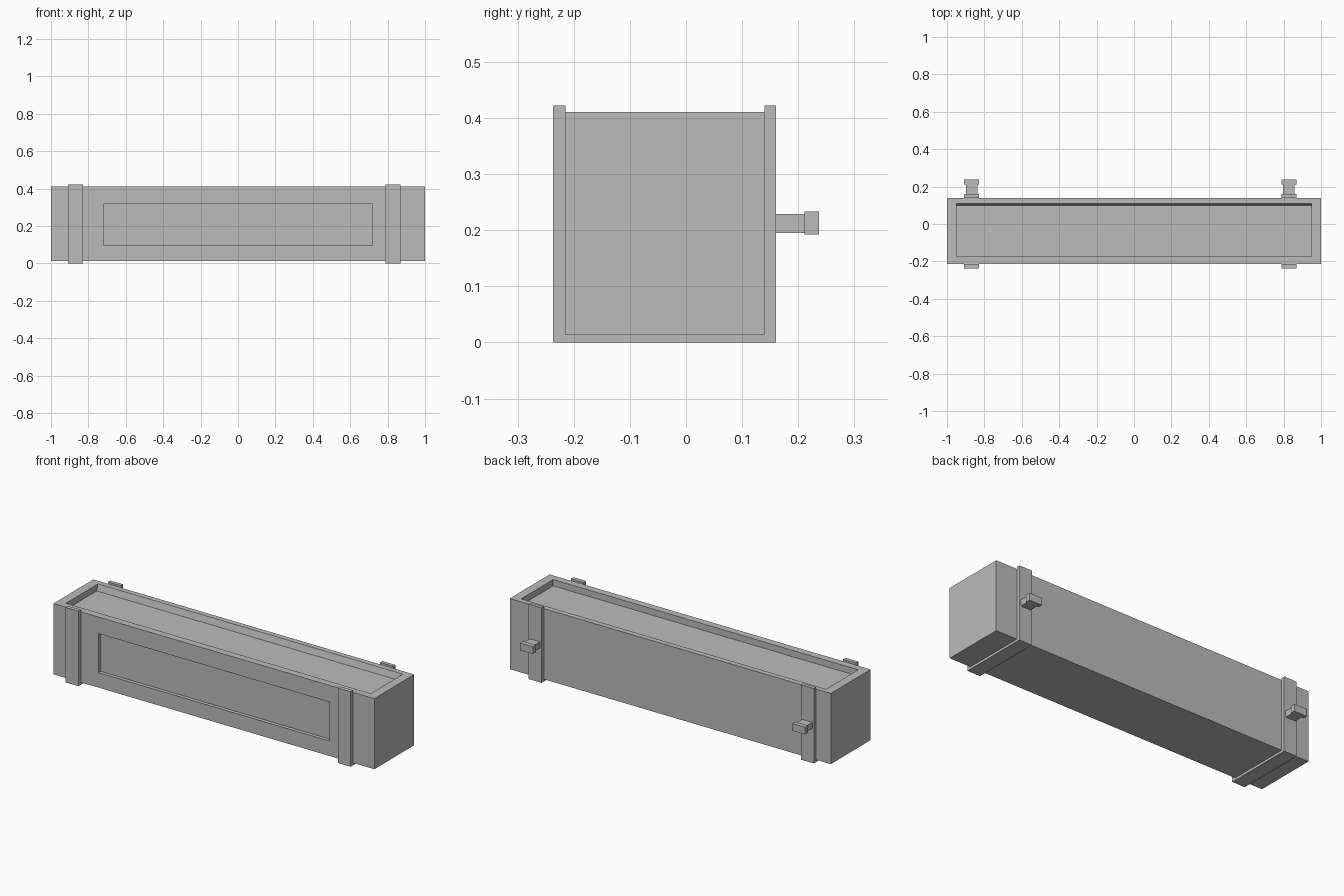
import bpy, bmesh
from mathutils import Vector

if "Cube" in bpy.data.objects:
    bpy.data.objects.remove(bpy.data.objects["Cube"], do_unlink=True)

grey = bpy.data.materials.new("plain_grey")
grey.use_nodes = True
colour = (0.5, 0.5, 0.5, 1)
grey.diffuse_color = colour
grey.node_tree.nodes["Principled BSDF"].inputs["Base Color"].default_value = colour


def add_box(bm, low, high):
    low, high = Vector(low), Vector(high)
    verts = bmesh.ops.create_cube(bm, size=1)["verts"]
    for v in verts:
        v.co = (low + high) / 2 + v.co * (high - low)


def finish(name, bm):
    bmesh.ops.recalc_face_normals(bm, faces=bm.faces)
    mesh = bpy.data.meshes.new(name)
    bm.to_mesh(mesh)
    bm.free()
    mesh.materials.append(grey)
    obj = bpy.data.objects.new(name, mesh)
    bpy.context.collection.objects.link(obj)
    return obj


def box(name, low, high):
    bm = bmesh.new()
    add_box(bm, low, high)
    return finish(name, bm)


def fit(face, low, high):
    """Move the corners of a rectangular face onto the given bounds."""
    mid = face.calc_center_median()
    for v in face.verts:
        v.co = [high[i] if v.co[i] > mid[i] else low[i] for i in range(3)]


def recess(bm, direction, rim, floor):
    """Inset the face looking in a direction, then sink it to the floor bounds."""
    bm.normal_update()
    face = max(bm.faces, key=lambda f: f.normal.dot(Vector(direction)))
    for low, high in (rim, floor):
        bmesh.ops.inset_individual(bm, faces=[face], thickness=0.01)
        fit(face, low, high)


# Trough body with open top and sunken front panel
BACK, FRONT, BASE, TOP = 0.14, -0.215, 0.013, 0.411
body = bmesh.new()
add_box(body, (-1, FRONT, BASE), (1, BACK, TOP))
recess(body, (0, 0, 1),
       ((-0.95, -0.175, TOP), (0.95, 0.11, TOP)),
       ((-0.95, -0.175, 0.375), (0.95, 0.1, 0.375)))
recess(body, (0, -1, 0),
       ((-0.72, FRONT, 0.097), (0.72, FRONT, 0.317)),
       ((-0.72, FRONT + 0.02, 0.097), (0.72, FRONT + 0.02, 0.317)))
finish("planter_body", body)

# U-shaped straps and rear mounting pegs
for side, x in (("right", -0.868), ("left", 0.828)):
    x0, x1 = x - 0.04, x + 0.04
    profile = [(-0.237, 0.422), (-0.237, 0), (0.16, 0), (0.16, 0.422),
               (BACK, 0.422), (BACK, BASE), (FRONT, BASE), (FRONT, 0.422)]
    bm = bmesh.new()
    face = bm.faces.new([bm.verts.new((x0, y, z)) for y, z in profile])
    ext = bmesh.ops.extrude_face_region(bm, geom=[face], use_keep_orig=True)
    moved = [g for g in ext["geom"] if isinstance(g, bmesh.types.BMVert)]
    bmesh.ops.translate(bm, vec=(x1 - x0, 0, 0), verts=moved)
    finish(side + "_strap", bm)
    box(side + "_peg_stem", (x - 0.031, 0.16, 0.195), (x + 0.031, 0.211, 0.229))
    box(side + "_peg_head", (x0, 0.211, 0.192), (x1, 0.237, 0.233))
